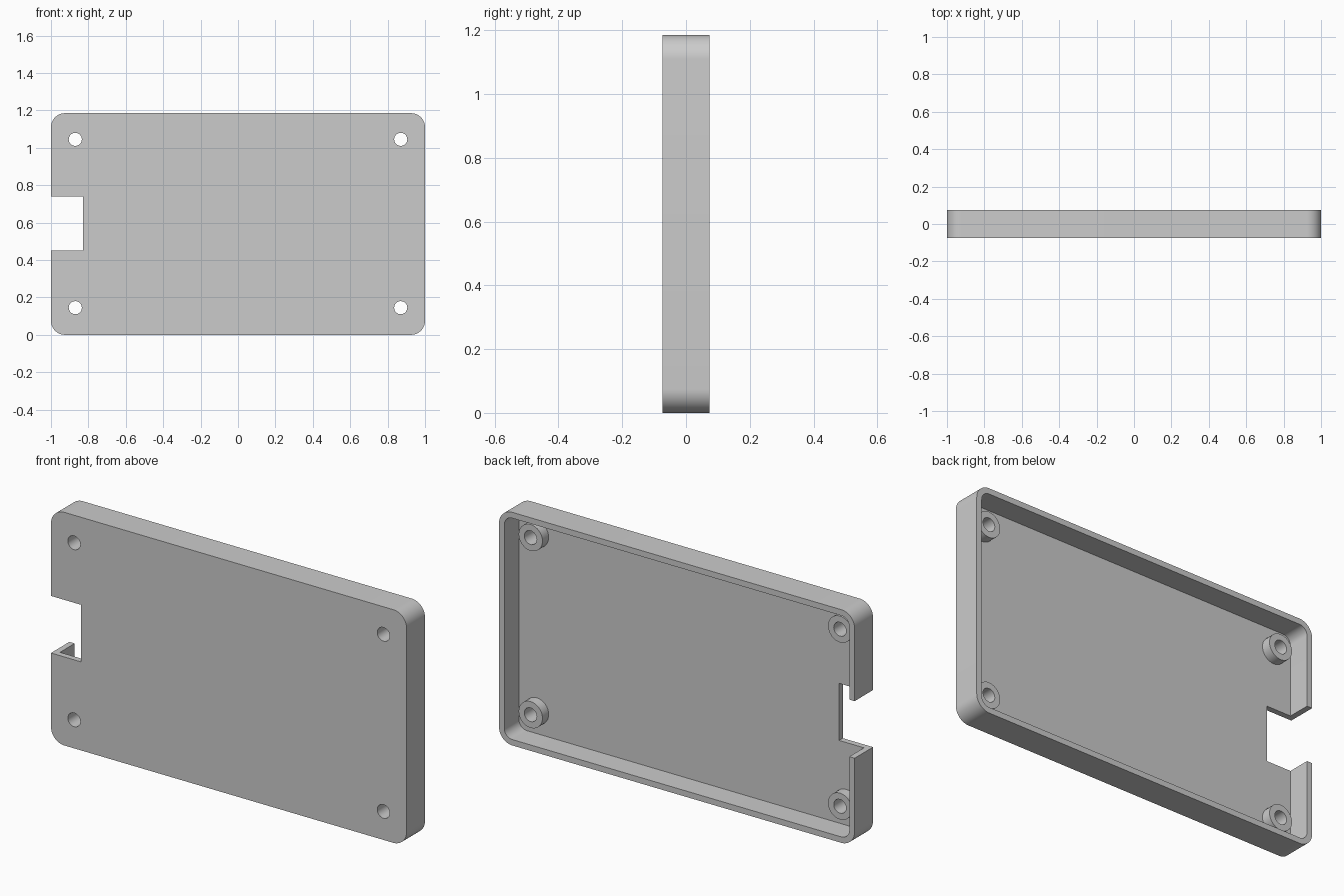
import bpy, bmesh
from math import cos, sin, pi, radians
from mathutils import Matrix, Vector

if "Cube" in bpy.data.objects:
    bpy.data.objects.remove(bpy.data.objects["Cube"])

HEIGHT, DEPTH = 1.185, 0.148
WALL, FLOOR = 0.03, 0.03
CORNER = 0.075
FRONT, BACK = -DEPTH / 2, DEPTH / 2

grey = bpy.data.materials.new("light_grey")
grey.use_nodes = True
grey.diffuse_color = (0.6, 0.6, 0.6, 1)
grey.node_tree.nodes["Principled BSDF"].inputs["Base Color"].default_value = (0.6, 0.6, 0.6, 1)


def prism(name, outline, y0, y1):
    """Extrude an (x, z) outline from y0 to y1."""
    bm = bmesh.new()
    face = bm.faces.new([bm.verts.new((x, y0, z)) for x, z in outline])
    new = bmesh.ops.extrude_face_region(bm, geom=[face])["geom"]
    verts = [v for v in new if isinstance(v, bmesh.types.BMVert)]
    bmesh.ops.translate(bm, verts=verts, vec=(0, y1 - y0, 0))
    bmesh.ops.recalc_face_normals(bm, faces=bm.faces)
    mesh = bpy.data.meshes.new(name)
    bm.to_mesh(mesh)
    bm.free()
    mesh.materials.append(grey)
    obj = bpy.data.objects.new(name, mesh)
    bpy.context.collection.objects.link(obj)
    return obj


def rounded_outline(inset, steps=12):
    r, points = CORNER - inset, []
    for q, (sx, sz) in enumerate([(1, 1), (-1, 1), (-1, -1), (1, -1)]):
        cx, cz = sx * (1 - CORNER), HEIGHT / 2 + sz * (HEIGHT / 2 - CORNER)
        for i in range(steps + 1):
            a = (q + i / steps) * pi / 2
            points.append((cx + r * cos(a), cz + r * sin(a)))
    return points


def circle(x, z, r, steps=32):
    return [(x + r * cos(2 * pi * i / steps), z + r * sin(2 * pi * i / steps)) for i in range(steps)]


def combine(target, tool, operation):
    mod = target.modifiers.new(operation.lower(), 'BOOLEAN')
    mod.operation, mod.object, mod.solver = operation, tool, 'EXACT'
    tool.hide_render = True
    bpy.context.view_layer.objects.active = target
    bpy.ops.object.modifier_apply(modifier=mod.name)
    bpy.data.objects.remove(tool)


# Shallow tray, open at the back
tray = prism("case_tray", rounded_outline(0), FRONT, BACK)
combine(tray, prism("cavity_cutter", rounded_outline(WALL), FRONT + FLOOR, BACK + 0.1), 'DIFFERENCE')

# Rectangular notch through the right wall and floor
notch = [(-1.1, 0.45), (-0.83, 0.45), (-0.83, 0.74), (-1.1, 0.74)]
combine(tray, prism("notch_cutter", notch, FRONT - 0.1, BACK + 0.1), 'DIFFERENCE')

# Four screw standoffs with holes through the floor
for x in (-0.87, 0.87):
    for z in (0.145, 1.045):
        combine(tray, prism("standoff", circle(x, z, 0.067), FRONT + FLOOR / 2, FRONT + FLOOR + 0.05), 'UNION')
        combine(tray, prism("hole_cutter", circle(x, z, 0.035), FRONT - 0.1, BACK + 0.1), 'DIFFERENCE')

# Smooth round surfaces, crisp edges
bpy.ops.object.select_all(action='DESELECT')
tray.select_set(True)
bpy.context.view_layer.objects.active = tray
bpy.ops.object.shade_smooth_by_angle(angle=radians(30))
